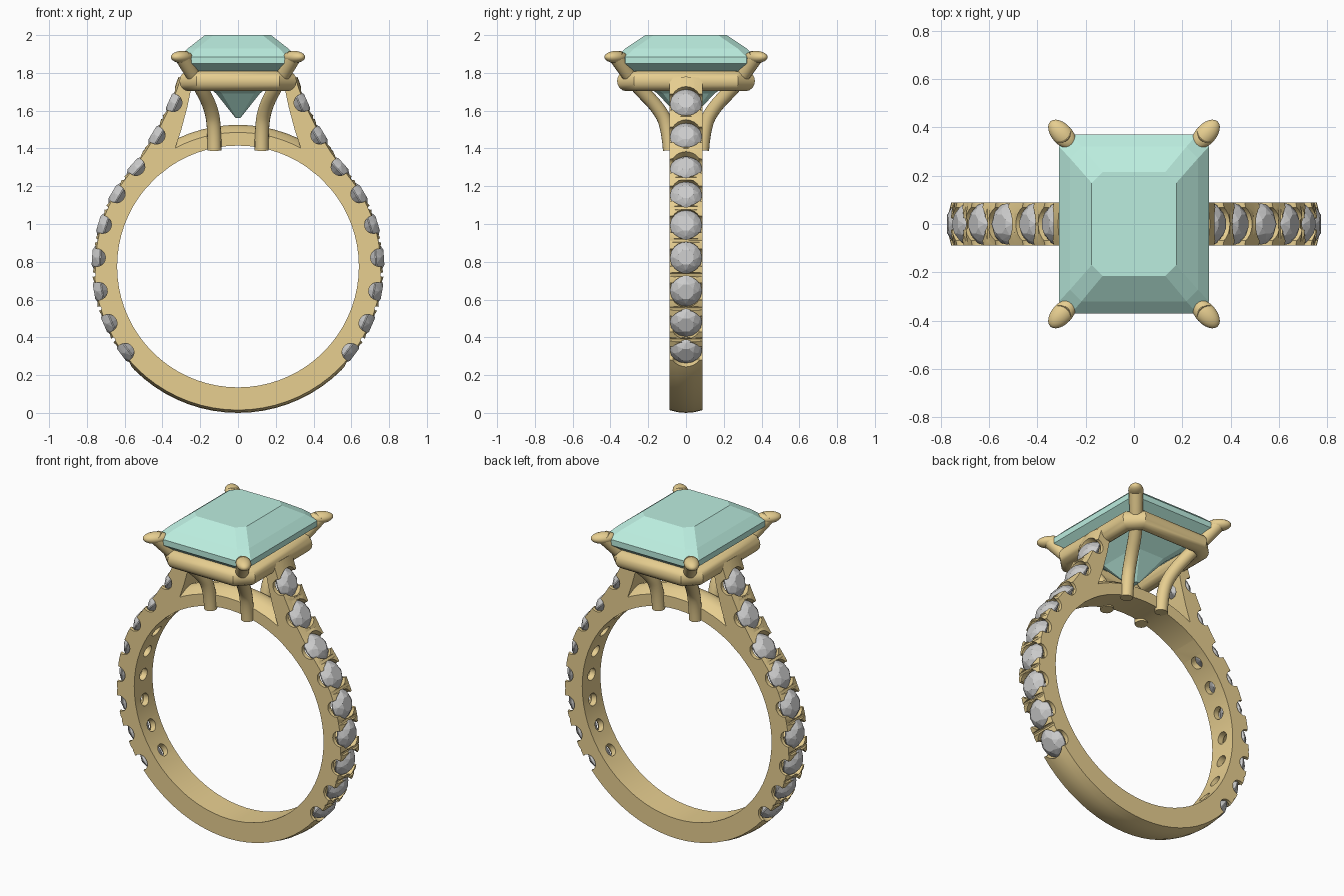
import bpy, bmesh
from math import sin, cos, radians, pi, atan2
from mathutils import Matrix, Vector

if "Cube" in bpy.data.objects:
    bpy.data.objects.remove(bpy.data.objects["Cube"])

CZ, W = 0.775, 0.088          # ring centre height, half width of band


def material(name, rgb):
    m = bpy.data.materials.new(name)
    m.diffuse_color = (*rgb, 1)
    m.use_nodes = True
    m.node_tree.nodes["Principled BSDF"].inputs["Base Color"].default_value = m.diffuse_color
    return m


gold = material("gold", (0.80, 0.62, 0.28))
aqua = material("aqua", (0.50, 0.85, 0.74))


def add_object(name, bm, mat=None):
    bmesh.ops.recalc_face_normals(bm, faces=bm.faces[:])
    me = bpy.data.meshes.new(name)
    bm.to_mesh(me)
    bm.free()
    ob = bpy.data.objects.new(name, me)
    bpy.context.collection.objects.link(ob)
    if mat:
        me.materials.append(mat)
    return ob


def activate(ob):
    bpy.ops.object.select_all(action='DESELECT')
    ob.select_set(True)
    bpy.context.view_layer.objects.active = ob


def smooth(ob):
    activate(ob)
    bpy.ops.object.shade_smooth_by_angle(angle=radians(35))


def loft(bm, rings):
    """Skin a list of equal-length vertex rings and cap both ends."""
    vs = [[bm.verts.new(p) for p in r] for r in rings]
    n = len(rings[0])
    for a, b in zip(vs, vs[1:]):
        for i in range(n):
            j = (i + 1) % n
            bm.faces.new((a[i], a[j], b[j], b[i]))
    bm.faces.new(vs[0])
    bm.faces.new(vs[-1])


def polar(r, deg):
    return Vector((r * cos(radians(deg)), CZ + r * sin(radians(deg))))


def band(name, pairs, drop):
    """Sweep a domed band section along (inner, outer) point pairs in xz."""
    bm = bmesh.new()
    rings = []
    for a, b in pairs:
        d = (b - a).normalized()
        ring = [(a.x, -W, a.y), (a.x, W, a.y)]
        for t in (1, 0.5, 0, -0.5, -1):
            p = b - d * drop * t * t
            ring.append((p.x, t * W, p.y))
        rings.append(ring)
    loft(bm, rings)
    return add_object(name, bm, gold)


# Shank with rising shoulders, and the bridge under the centre stone
right = [(polar(0.64, d), polar(0.775 if d < 0 else 0.77, d)) for d in range(-90, 41, 5)]
right += [(polar(0.64, 48), Vector((0.50, 1.39))),
          (polar(0.64, 56), Vector((0.467, 1.445)))]
right += [(Vector(a), Vector(b)) for a, b in (
    ((0.335, 1.395), (0.435, 1.50)), ((0.30, 1.50), (0.39, 1.59)),
    ((0.268, 1.62), (0.35, 1.68)), ((0.245, 1.73), (0.315, 1.78)))]
left = [(Vector((-a.x, a.y)), Vector((-b.x, b.y))) for a, b in right[:0:-1]]
shank = band("shank", left + right, 0.015)
smooth(band("bridge", [(polar(0.64, d), polar(0.75, d)) for d in range(50, 131, 5)], 0.04))

# Side stone positions: (x, z, outward angle)
spots = [(*polar(0.77, -37.2 + 13.6 * i), -37.2 + 13.6 * i) for i in range(6)]
spots += [(0.555, 1.317, 42), (0.45, 1.48, 31), (0.362, 1.65, 24)]


def frame(x, z, deg):
    n = Vector((cos(radians(deg)), 0, sin(radians(deg))))
    y = Vector((0, 1, 0))
    m = Matrix((y.cross(n), y, n)).transposed().to_4x4()
    m.translation = (x, 0, z)
    return m


def circle(r, z, n, turn=0.0):
    return [Vector((r * cos(2 * pi * (i + turn) / n), r * sin(2 * pi * (i + turn) / n), z))
            for i in range(n)]


def y_cylinder(bm, m, r, depth, n=20):
    c = circle(r, 0, n)
    loft(bm, [[m @ Vector((p.x, y, p.y - depth)) for p in c] for y in (-0.12, 0.12)])


seats, scallops = bmesh.new(), bmesh.new()
for side, s in (("right", 1), ("left", -1)):
    frames = []
    for k, (x, z, deg) in enumerate(spots):
        m = frame(s * x, z, deg if s > 0 else 180 - deg)
        frames.append(m)
        # Seat, drilled hole and side scallop
        loft(seats, [[m @ p for p in circle(r, h, 24)] for r, h in
                     ((0.083, 0.03), (0.083, -0.045), (0.036, -0.095), (0.036, -0.2))])
        y_cylinder(scallops, m, 0.047, 0.02)
        # Round brilliant stone
        bm = bmesh.new()
        pts = (circle(0.042, 0.004, 8, 0.5) + circle(0.066, -0.012, 8) + circle(0.085, -0.036, 16)
               + circle(0.085, -0.042, 16) + [Vector((0, 0, -0.1))])
        for p in pts:
            bm.verts.new(m @ p)
        bmesh.ops.convex_hull(bm, input=bm.verts[:])
        add_object(f"{side}_side_stone_{k + 1}", bm)
    # Grooves that split the beads between stones
    for a, b in zip(frames, frames[1:]):
        g = a.copy()
        g.translation = (a.translation + b.translation) / 2
        y_cylinder(scallops, g, 0.012, -0.002, 8)

for name, bm in (("seat_cutter", seats), ("scallop_cutter", scallops)):
    cutter = add_object(name, bm)
    cutter.hide_render = True
    mod = shank.modifiers.new(name, 'BOOLEAN')
    mod.operation, mod.solver, mod.object = 'DIFFERENCE', 'EXACT', cutter
    activate(shank)
    bpy.ops.object.modifier_apply(modifier=name)
    bpy.data.objects.remove(cutter)
smooth(shank)


def tube(name, pts, radius, scales=None, kind='NURBS', cyclic=False):
    cu = bpy.data.curves.new(name, 'CURVE')
    cu.dimensions = '3D'
    cu.bevel_depth, cu.bevel_resolution, cu.use_fill_caps = radius, 6, True
    sp = cu.splines.new(kind)
    sp.points.add(len(pts) - 1)
    for i, p in enumerate(pts):
        sp.points[i].co = (*p, 1)
        sp.points[i].radius = scales[i] if scales else 1
    sp.use_cyclic_u = cyclic
    if kind == 'NURBS':
        sp.order_u, sp.use_endpoint_u, sp.resolution_u = 3, True, 5
    ob = bpy.data.objects.new(name, cu)
    bpy.context.collection.objects.link(ob)
    activate(ob)
    bpy.ops.object.convert(target='MESH')
    ob = bpy.context.object
    ob.data.materials.clear()
    ob.data.materials.append(gold)
    smooth(ob)
    return ob


def octagon(x, y, c, z):
    return [(x, y - c, z), (x - c, y, z), (c - x, y, z), (-x, y - c, z),
            (-x, c - y, z), (c - x, -y, z), (x - c, -y, z), (x, c - y, z)]


# Rail under the centre stone
tube("gallery_rail", octagon(0.26, 0.315, 0.06, 1.757), 0.054, kind='POLY', cyclic=True)

# Four claws with teardrop tips
path = [(0.125, 0.085, 1.39), (0.125, 0.095, 1.52), (0.145, 0.15, 1.62), (0.195, 0.25, 1.72),
        (0.24, 0.305, 1.79), (0.298, 0.372, 1.89)]
for sx in (1, -1):
    for sy in (1, -1):
        tag = ("back" if sy > 0 else "front") + ("_right" if sx > 0 else "_left")
        tube(tag + "_claw", [(sx * x, sy * y, z) for x, y, z in path], 0.037,
             (1, 1, 1, 1, 1, 1.1))
        bm = bmesh.new()
        m = (Matrix.Translation((sx * 0.297, sy * 0.371, 1.884))
             @ Matrix.Rotation(atan2(sy * 0.06, sx * 0.055), 4, 'Z')
             @ Matrix.Diagonal((0.073, 0.043, 0.032, 1)))
        bmesh.ops.create_uvsphere(bm, u_segments=24, v_segments=12, radius=1, matrix=m)
        smooth(add_object(tag + "_claw_tip", bm, gold))

# Emerald-cut centre stone
bm = bmesh.new()
loft(bm, [octagon(*r) for r in (
    (0.012, 0.03, 0.006, 1.56), (0.115, 0.15, 0.03, 1.69), (0.23, 0.285, 0.04, 1.785),
    (0.31, 0.37, 0.05, 1.85), (0.31, 0.37, 0.05, 1.885), (0.265, 0.32, 0.048, 1.93),
    (0.175, 0.215, 0.045, 2.0))])
add_object("centre_stone", bm, aqua)
